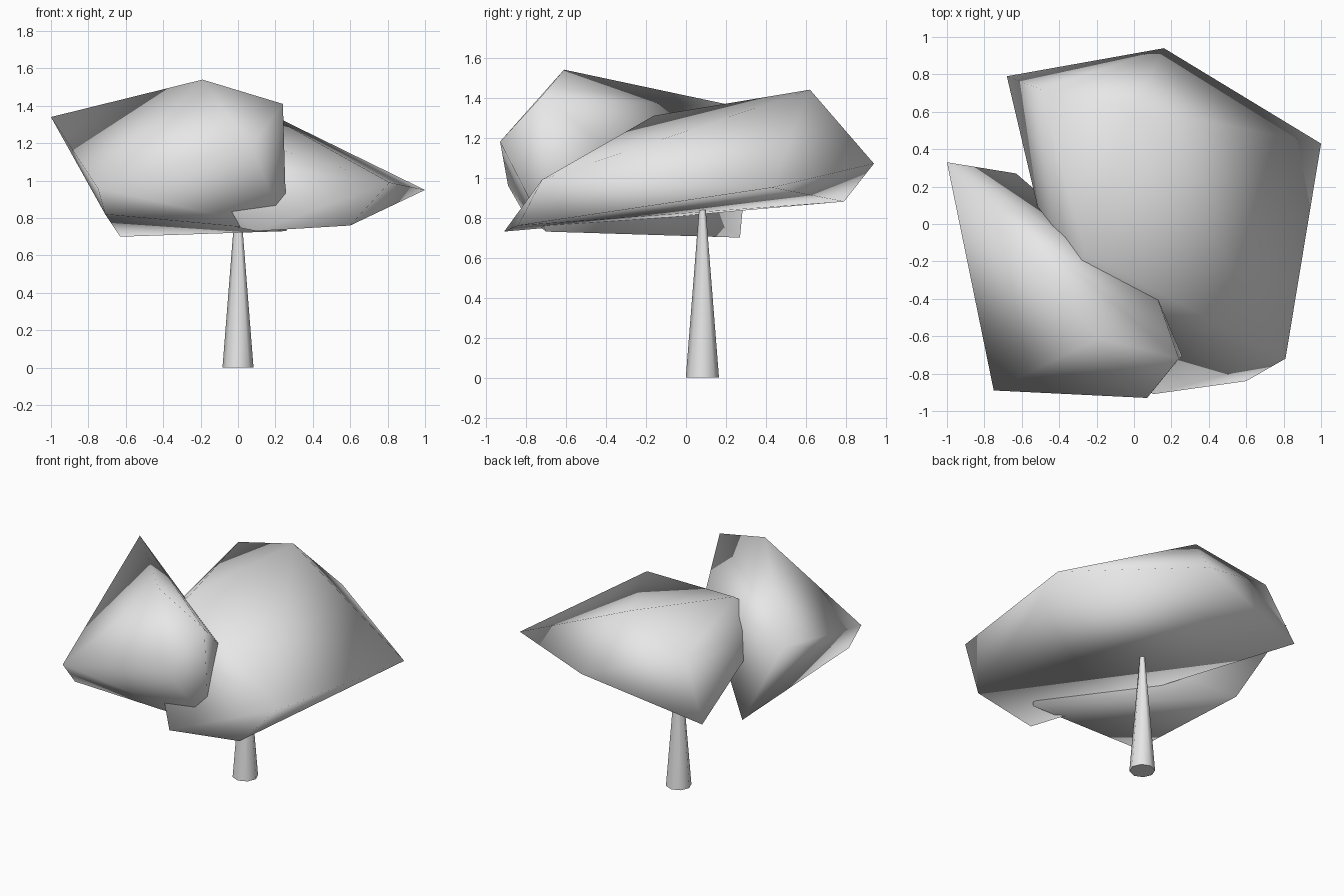
import bpy
import bmesh
from mathutils import Matrix, Vector

default_cube = bpy.data.objects.get("Cube")
if default_cube:
    bpy.data.objects.remove(default_cube, do_unlink=True)


def make_material(name, colour):
    material = bpy.data.materials.new(name)
    material.use_nodes = True
    material.diffuse_color = colour
    material.node_tree.nodes["Principled BSDF"].inputs["Base Color"].default_value = colour
    return material


pale_grey = make_material("pale grey", (0.8, 0.8, 0.8, 1))


def finish(name, bm):
    """Turn a bmesh into a smooth shaded object with the shared material."""
    bmesh.ops.recalc_face_normals(bm, faces=bm.faces)
    for face in bm.faces:
        face.smooth = True
    mesh = bpy.data.meshes.new(name)
    bm.to_mesh(mesh)
    bm.free()
    mesh.materials.append(pale_grey)
    obj = bpy.data.objects.new(name, mesh)
    bpy.context.collection.objects.link(obj)
    return obj


def faceted_clump(name, corners):
    """Wrap a convex skin around a few corner points."""
    bm = bmesh.new()
    for corner in corners:
        bm.verts.new(Vector(corner))
    bmesh.ops.convex_hull(bm, input=bm.verts)
    loose = [v for v in bm.verts if not v.link_faces]
    bmesh.ops.delete(bm, geom=loose, context="VERTS")
    return finish(name, bm)


# Large foliage clump, leaning to the back left
faceted_clump("large_foliage", [
    (0, .62, 1.44), (-.26, -.16, 1.31), (-.5, .72, 1.28),       # crown
    (1, .43, .95), (.16, .94, 1.07), (.81, -.72, .99),          # outer rim
    (-.4, -.4, 1.12), (-.68, .79, .88),                         # inner rim
    (.6, -.84, .76), (.1, -.91, .73),                           # underside
])

# Small foliage clump, at the front right
faceted_clump("small_foliage", [
    (-.19, -.61, 1.54), (.24, -.72, 1.41), (-1, .33, 1.34),     # crown
    (.07, -.93, 1.18), (-.75, -.89, .96), (.12, -.38, 1.14),    # rim
    (-.71, -.81, .82), (.26, -.7, .73), (-.63, .27, .7),        # underside
])

# Tapered trunk
trunk_height = 0.9
bm = bmesh.new()
bmesh.ops.create_cone(
    bm, cap_ends=True, segments=8, radius1=0.083, radius2=0.012,
    depth=trunk_height,
    matrix=Matrix.Translation((0, 0.082, trunk_height / 2)))
trunk = finish("trunk", bm)
for polygon in trunk.data.polygons:
    polygon.use_smooth = abs(polygon.normal.z) < 0.9
